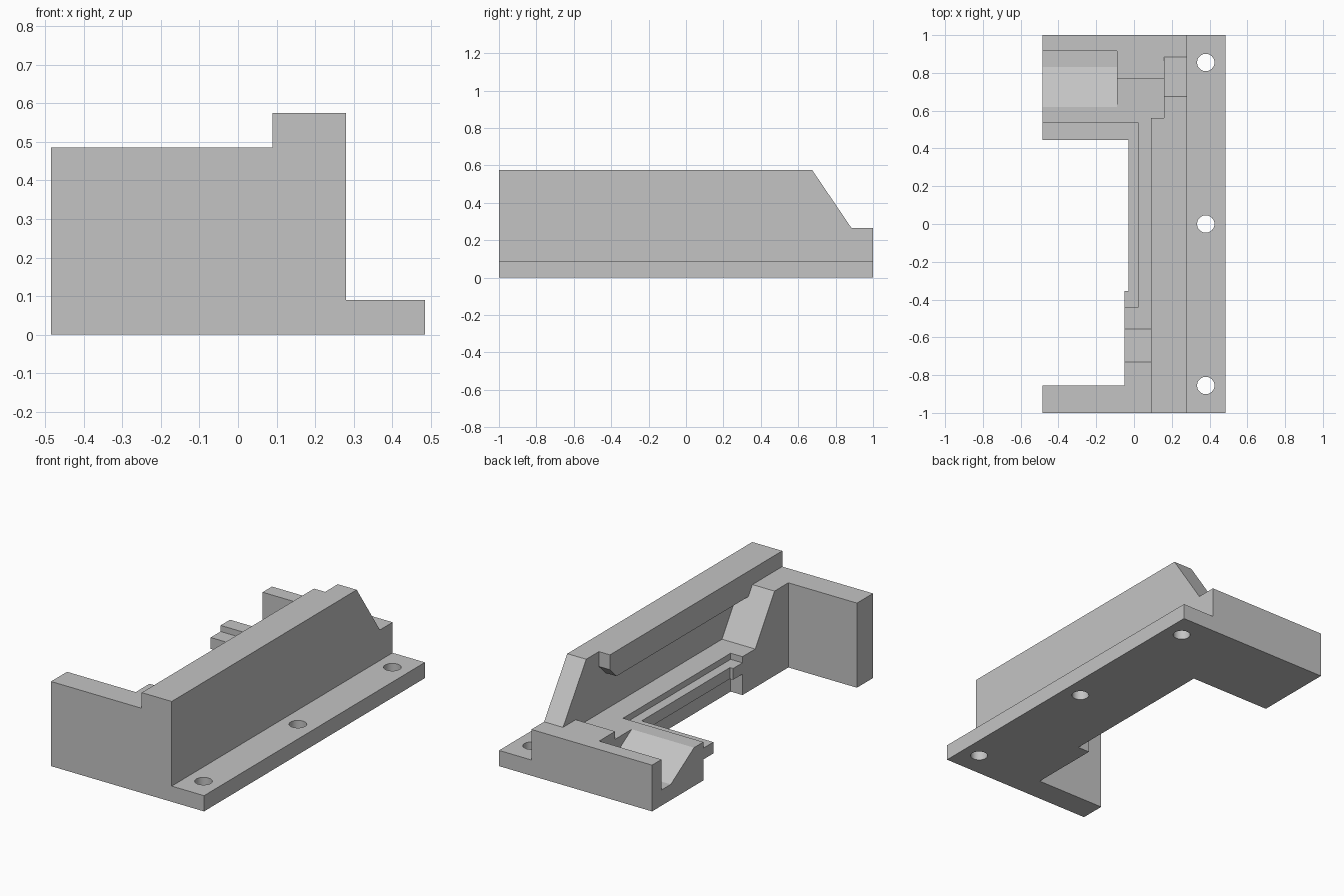
import bpy, bmesh, math
from mathutils import Vector

cube = bpy.data.objects.get("Cube")
if cube:
    bpy.data.objects.remove(cube)

grey = bpy.data.materials.new("plain grey")
grey.use_nodes = True
colour = (0.55, 0.55, 0.55, 1)
grey.diffuse_color = colour
grey.node_tree.nodes["Principled BSDF"].inputs["Base Color"].default_value = colour


def prism(name, points, axis, low, high):
    """Extrude a 2D profile along x (points are y, z) or z (points are x, y)."""
    bm = bmesh.new()
    place = (lambda a, b: (low, a, b)) if axis == "x" else (lambda a, b: (a, b, low))
    face = bm.faces.new([bm.verts.new(place(a, b)) for a, b in points])
    grown = bmesh.ops.extrude_face_region(bm, geom=[face])
    shift = Vector((high - low, 0, 0)) if axis == "x" else Vector((0, 0, high - low))
    bmesh.ops.translate(bm, vec=shift,
                        verts=[v for v in grown["geom"] if isinstance(v, bmesh.types.BMVert)])
    bmesh.ops.recalc_face_normals(bm, faces=bm.faces[:])
    mesh = bpy.data.meshes.new(name)
    bm.to_mesh(mesh)
    bm.free()
    mesh.materials.append(grey)
    ob = bpy.data.objects.new(name, mesh)
    bpy.context.collection.objects.link(ob)
    return ob


def box(name, x0, x1, y0, y1, z0, z1):
    return prism(name, [(x0, y0), (x1, y0), (x1, y1), (x0, y1)], "z", z0, z1)


# Tall wall with a sloping back end
body = prism("guide_bracket", [(-1, 0), (1, 0), (1, .265), (.885, .265),
                               (.675, .575), (-1, .575)], "x", .16, .28)

# Everything that is fused to the wall
added = [
    prism("overhang", [(-1, .43), (.5, .43), (.56, .49), (.56, .575), (-1, .575)], "x", .09, .2),
    box("mounting_flange", .2, .485, -1, 1, 0, .09),
    box("front_wall", -.485, .2, -1, -.855, 0, .485),
    prism("ramp_ledge", [(-.9, 0), (-.44, 0), (-.44, .22), (-.555, .22),
                         (-.73, .485), (-.9, .485)], "x", -.05, .2),
    box("channel_floor", .025, .2, -.5, .6, 0, .22),
    prism("back_block", [(.535, 0), (1, 0), (1, .265), (.77, .265),
                         (.77, .22), (.535, .22)], "x", -.485, .2),
    prism("inner_lip", [(-.485, .6), (-.485, .445), (-.03, .445), (-.03, -.355),
                        (-.05, -.355), (-.05, -.5), (.1, -.5), (.1, .6)], "z", .12, .185),
]

# Sloped pocket and the three bolt holes
removed = [prism("pocket", [(.83, .09), (.915, .09), (.915, .4), (.62, .4), (.62, .22)],
                 "x", -.6, -.09)]
turns = [math.tau * i / 32 for i in range(32)]
for y in (-.855, 0, .855):
    ring = [(.38 + .046 * math.cos(t), y + .046 * math.sin(t)) for t in turns]
    removed.append(prism("bolt_hole", ring, "z", -.1, .2))

for operation, tools in (("UNION", added), ("DIFFERENCE", removed)):
    for tool in tools:
        tool.hide_render = True
        mod = body.modifiers.new(tool.name, "BOOLEAN")
        mod.operation = operation
        mod.solver = "EXACT"
        mod.object = tool

# Bake the result and drop the helpers
bpy.context.view_layer.update()
graph = bpy.context.evaluated_depsgraph_get()
result = bpy.data.meshes.new_from_object(body.evaluated_get(graph))
body.modifiers.clear()
body.data = result
for tool in added + removed:
    bpy.data.objects.remove(tool)

# Merge coplanar faces and smooth only the hole walls
bm = bmesh.new()
bm.from_mesh(result)
bmesh.ops.remove_doubles(bm, verts=bm.verts[:], dist=1e-5)
bmesh.ops.dissolve_limit(bm, angle_limit=math.radians(1), verts=bm.verts[:], edges=bm.edges[:])
bm.to_mesh(result)
bm.free()
bpy.ops.object.select_all(action="DESELECT")
body.select_set(True)
bpy.context.view_layer.objects.active = body
bpy.ops.object.shade_smooth_by_angle(angle=math.radians(25))
